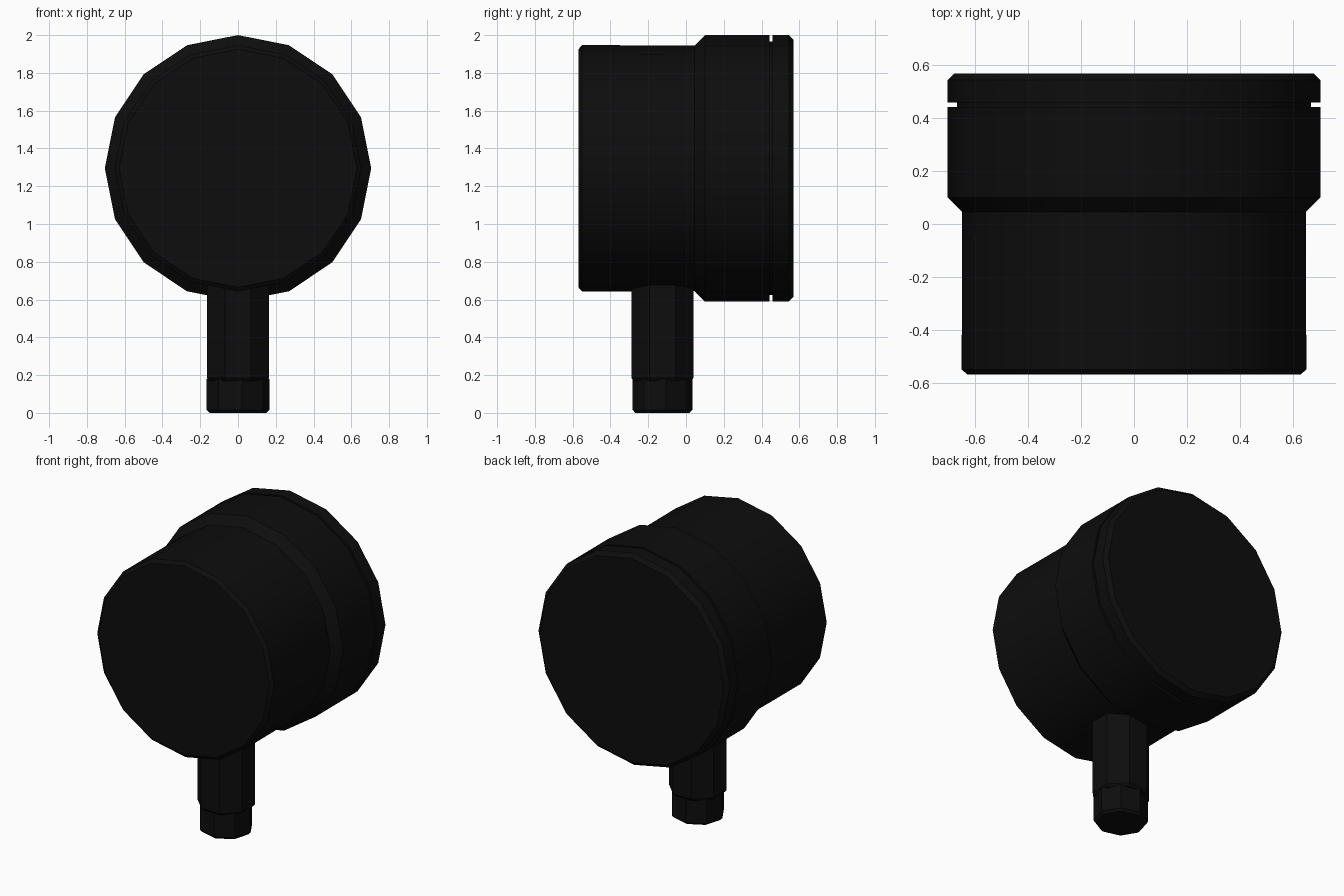
import bpy, bmesh
from math import pi, radians
from mathutils import Matrix

cube = bpy.data.objects.get("Cube")
if cube:
    bpy.data.objects.remove(cube, do_unlink=True)

black = bpy.data.materials.new("matte black")
black.use_nodes = True
colour = (0.004, 0.004, 0.004, 1)
black.diffuse_color = colour
bsdf = next(n for n in black.node_tree.nodes if n.type == "BSDF_PRINCIPLED")
bsdf.inputs["Base Color"].default_value = colour


def lathe(name, profile, sides, matrix, turn=0.0):
    """Revolve (radius, height) points about z, cap both ends, then place."""
    bm = bmesh.new()
    rings = []
    for radius, height in profile:
        ring = bmesh.ops.create_circle(bm, segments=sides, radius=radius)["verts"]
        place = Matrix.Translation((0, 0, height)) @ Matrix.Rotation(turn, 4, "Z")
        bmesh.ops.transform(bm, matrix=place, verts=ring)
        rings.append(ring)
    for low, high in zip(rings, rings[1:]):
        for i in range(sides):
            j = (i + 1) % sides
            bm.faces.new((low[i], low[j], high[j], high[i]))
    bm.faces.new(rings[0])
    bm.faces.new(rings[-1])
    bmesh.ops.transform(bm, matrix=matrix, verts=bm.verts)
    bmesh.ops.recalc_face_normals(bm, faces=bm.faces)
    mesh = bpy.data.meshes.new(name)
    bm.to_mesh(mesh)
    bm.free()
    obj = bpy.data.objects.new(name, mesh)
    bpy.context.collection.objects.link(obj)
    mesh.materials.append(black)
    bpy.ops.object.select_all(action="DESELECT")
    obj.select_set(True)
    bpy.context.view_layer.objects.active = obj
    bpy.ops.object.shade_smooth_by_angle(angle=radians(30))
    return obj


# Round housing: narrow front drum, flared rear drum, groove before the back cap
along_y = Matrix.Translation((0, 0, 1.295)) @ Matrix.Rotation(-pi / 2, 4, "X")
R = 0.705
lathe("housing", [(0.63, -0.57), (0.652, -0.55), (0.65, 0.045), (R, 0.1),
                  (R, 0.443), (0.67, 0.443), (0.67, 0.459)], 16, along_y)
lathe("back_cap", [(0.67, 0.459), (R, 0.459), (R, 0.545), (0.68, 0.57)], 16, along_y)

# Stem with eight flat sides and a slightly smaller foot
stem_at = Matrix.Translation((0, -0.125, 0))
lathe("stem", [(0.165, 0.17), (0.178, 0.185), (0.178, 0.75)], 8, stem_at, pi / 8)
lathe("stem_foot", [(0.152, 0), (0.168, 0.016), (0.168, 0.18)], 8,
      stem_at @ Matrix.Diagonal((1, 0.95, 1, 1)), radians(7))
